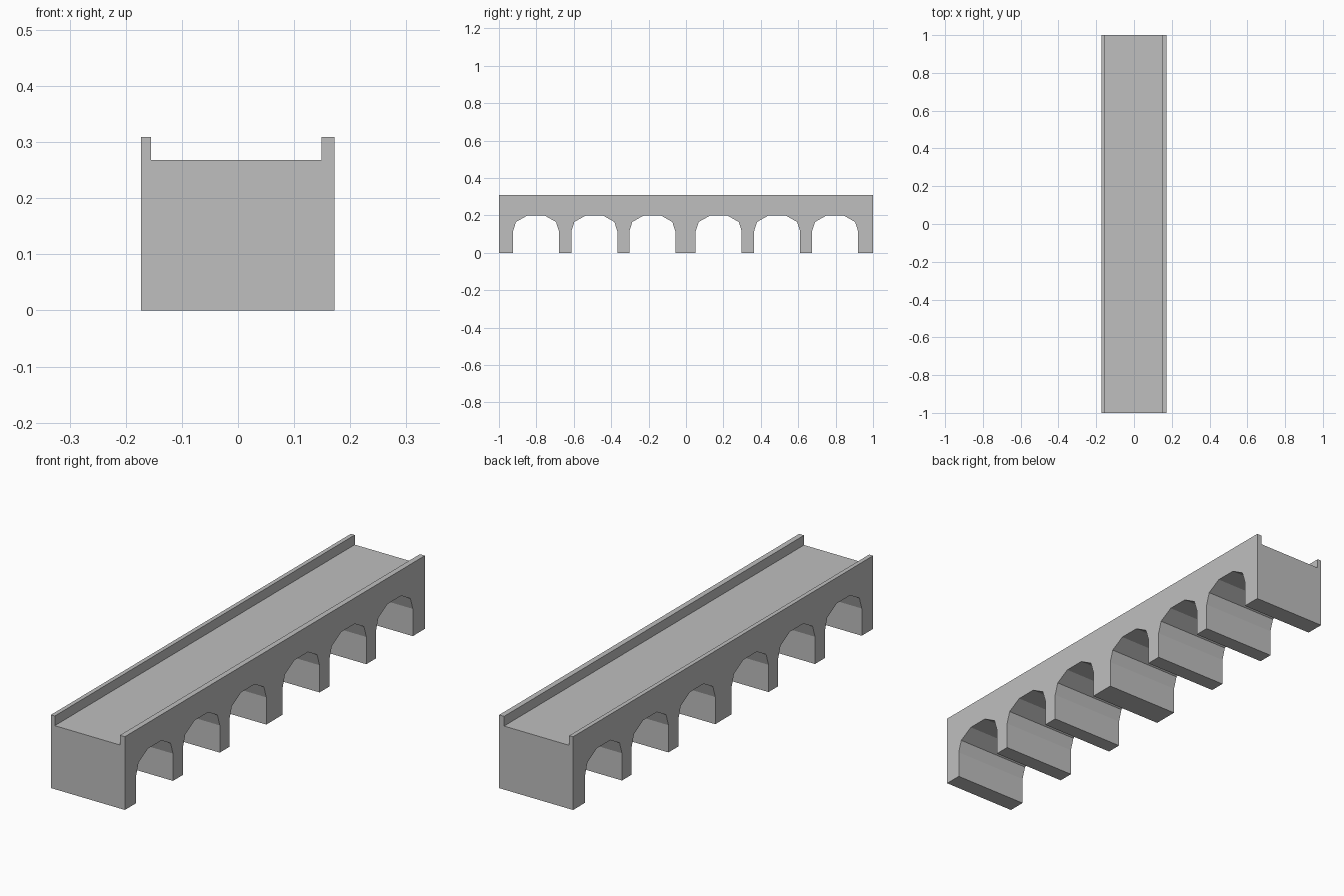
import bpy
import bmesh
from mathutils import Vector

cube = bpy.data.objects.get("Cube")
if cube:
    bpy.data.objects.remove(cube, do_unlink=True)

# Main dimensions
LEFT, RIGHT = 0.172, -0.173
INNER_LEFT, INNER_RIGHT = 0.149, -0.155
DECK_Z, TOP_Z = 0.268, 0.309
ARCH_CENTRES = (-0.802, -0.490, -0.180, 0.175, 0.487, 0.797)
HALF_ARCH = ((0.123, 0), (0.123, 0.115), (0.107, 0.165), (0.045, 0.2))

# Stone material
stone = bpy.data.materials.new("grey stone")
stone.use_nodes = True
grey = (0.52, 0.52, 0.52, 1)
stone.diffuse_color = grey
stone.node_tree.nodes["Principled BSDF"].inputs["Base Color"].default_value = grey


def side_profile():
    """Outline of the bridge seen from the side, with the arched openings."""
    points = [(-1, DECK_Z), (-1, 0)]
    for centre in ARCH_CENTRES:
        points += [(centre - w, z) for w, z in HALF_ARCH]
        points += [(centre + w, z) for w, z in reversed(HALF_ARCH)]
    return points + [(1, 0), (1, DECK_Z)]


# Piers, arches and deck extruded across the width
bm = bmesh.new()
face = bm.faces.new([bm.verts.new((RIGHT, y, z)) for y, z in side_profile()])
result = bmesh.ops.extrude_face_region(bm, geom=[face], use_keep_orig=True)
moved = [g for g in result["geom"] if isinstance(g, bmesh.types.BMVert)]
bmesh.ops.translate(bm, verts=moved, vec=(LEFT - RIGHT, 0, 0))
bmesh.ops.recalc_face_normals(bm, faces=bm.faces[:])

# Parapets raised from the outer strips of the deck
for x in (INNER_LEFT, INNER_RIGHT):
    deck = [f for f in bm.faces if f.normal.z > 0.9 and f.calc_center_median().z > DECK_Z - 0.01]
    edges = {e for f in deck for e in f.edges}
    bmesh.ops.bisect_plane(bm, geom=deck + list(edges), plane_co=(x, 0, 0), plane_no=(1, 0, 0))
bm.normal_update()
strips = []
for f in bm.faces:
    c = f.calc_center_median()
    if f.normal.z > 0.9 and c.z > DECK_Z - 0.01 and not INNER_RIGHT < c.x < INNER_LEFT:
        strips.append(f)
result = bmesh.ops.extrude_face_region(bm, geom=strips)
moved = [g for g in result["geom"] if isinstance(g, bmesh.types.BMVert)]
bmesh.ops.translate(bm, verts=moved, vec=Vector((0, 0, TOP_Z - DECK_Z)))
bmesh.ops.recalc_face_normals(bm, faces=bm.faces[:])

mesh = bpy.data.meshes.new("arched_bridge")
bm.to_mesh(mesh)
bm.free()
mesh.materials.append(stone)
bridge = bpy.data.objects.new("arched_bridge", mesh)
bpy.context.collection.objects.link(bridge)
